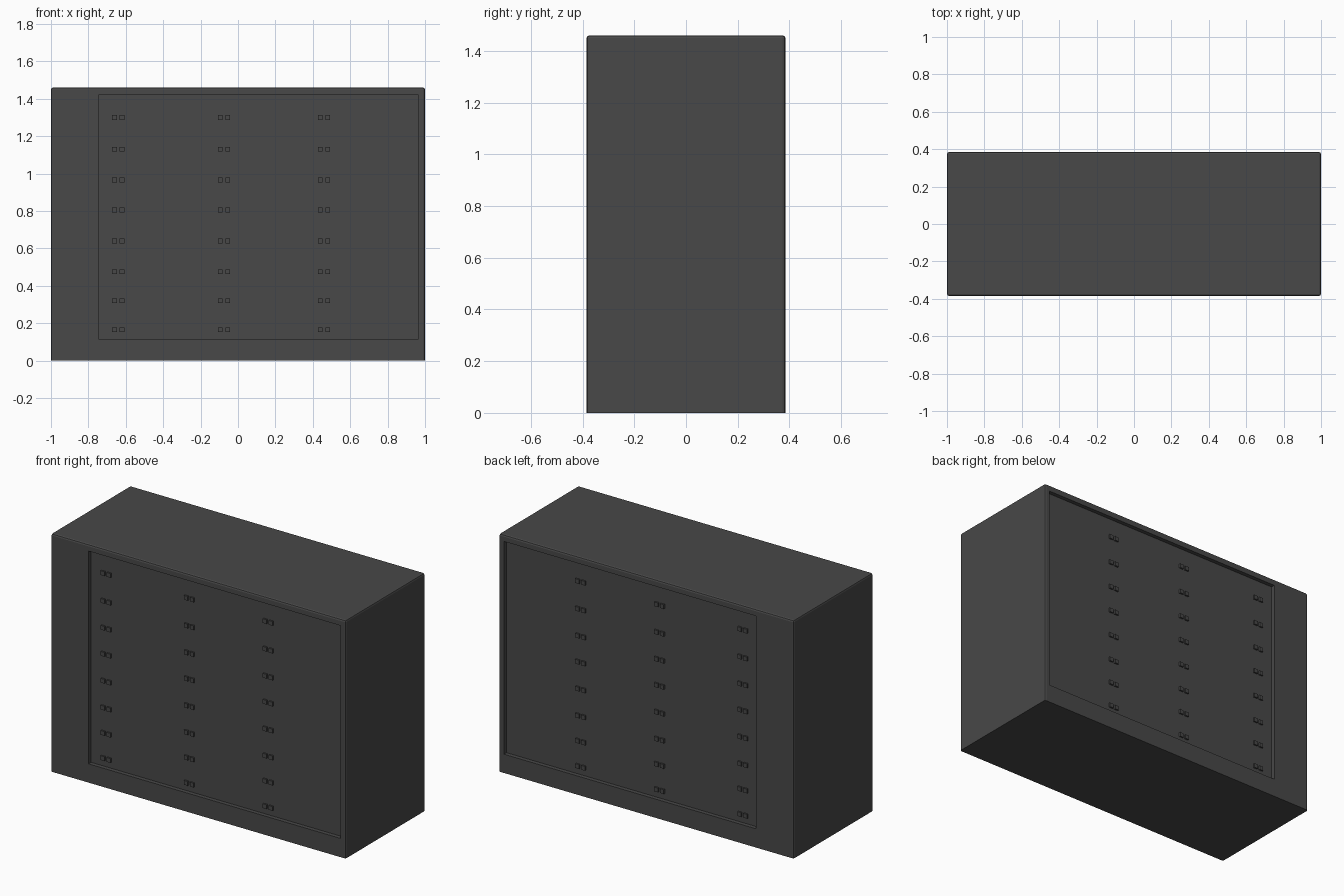
import bpy, bmesh
from mathutils import Matrix, Vector

if "Cube" in bpy.data.objects:
    bpy.data.objects.remove(bpy.data.objects["Cube"])

W, D, H = 2.0, 0.77, 1.46
X0, X1, Z0, Z1 = -0.745, 0.965, 0.115, 1.42   # recessed panel outline
DEPTH = 0.025

dark = bpy.data.materials.new("dark_grey")
dark.diffuse_color = (0.065, 0.065, 0.065, 1)
dark.use_nodes = True
dark.node_tree.nodes["Principled BSDF"].inputs["Base Color"].default_value = dark.diffuse_color


def add_box(bm, centre, size):
    m = Matrix.Translation(centre) @ Matrix.Diagonal((*size, 1))
    bmesh.ops.create_cube(bm, size=1, matrix=m)


def make_object(name, bm):
    mesh = bpy.data.meshes.new(name)
    bm.to_mesh(mesh)
    bm.free()
    mesh.materials.append(dark)
    ob = bpy.data.objects.new(name, mesh)
    bpy.context.collection.objects.link(ob)
    return ob


# Cabinet body: every edge softened except around the base
bm = bmesh.new()
add_box(bm, (0, 0, H / 2), (W, D, H))
edges = [e for e in bm.edges if max(v.co.z for v in e.verts) > 0.01]
bmesh.ops.bevel(bm, geom=edges, offset=0.011, segments=2, profile=0.5, affect='EDGES')
body = make_object("cabinet_body", bm)

# Shallow recess on the front and back
bm = bmesh.new()
for s in (-1, 1):
    add_box(bm, ((X0 + X1) / 2, s * D / 2, (Z0 + Z1) / 2),
            (X1 - X0, 2 * DEPTH, Z1 - Z0))
cutter = make_object("recess_cutter", bm)
cutter.hide_render = True
cutter.hide_viewport = False
mod = body.modifiers.new("recess", 'BOOLEAN')
mod.operation = 'DIFFERENCE'
mod.solver = 'EXACT'
mod.object = cutter
bpy.context.view_layer.objects.active = body
bpy.ops.object.modifier_apply(modifier=mod.name)
bpy.data.objects.remove(cutter)

# Paired latch tabs: three columns by eight rows on each panel
rows = [1.30, 1.13, 0.965, 0.805, 0.64, 0.475, 0.32, 0.165]
for name, s in (("front_latches", -1), ("back_latches", 1)):
    bm = bmesh.new()
    for x in (-0.64, -0.075, 0.46):
        for z in rows:
            for dx in (-0.02, 0.02):
                add_box(bm, (x + dx, s * (D / 2 - DEPTH + 0.002), z), (0.026, 0.016, 0.026))
    make_object(name, bm)
